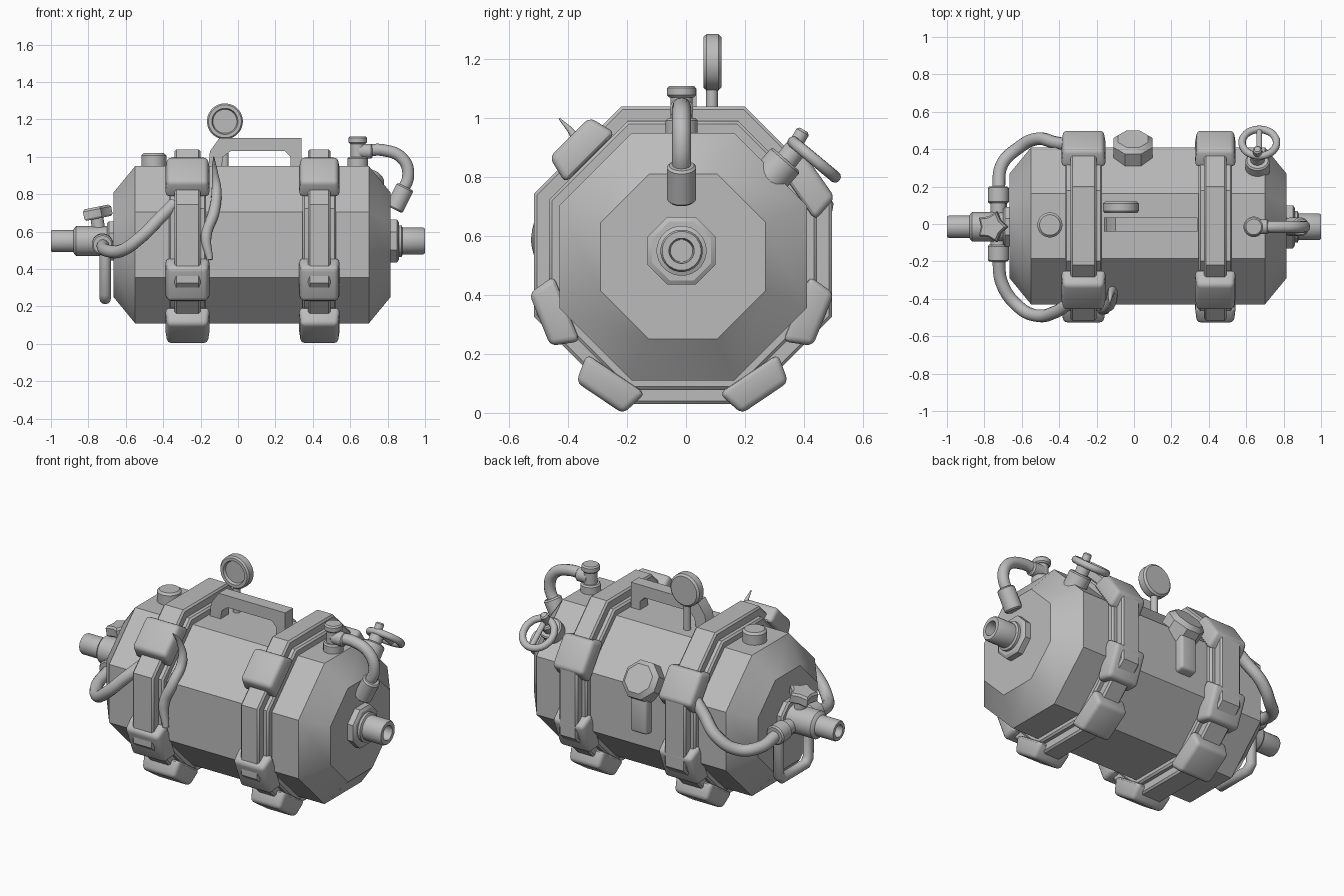
import bpy, bmesh, math
from mathutils import Vector, Matrix

cube = bpy.data.objects.get("Cube")
if cube:
    bpy.data.objects.remove(cube, do_unlink=True)

grey = bpy.data.materials.new("plain grey")
grey.use_nodes = True
GREY = (0.5, 0.5, 0.5, 1)
grey.diffuse_color = GREY
grey.node_tree.nodes["Principled BSDF"].inputs["Base Color"].default_value = GREY


def finish(name, bm):
    bmesh.ops.recalc_face_normals(bm, faces=bm.faces)
    mesh = bpy.data.meshes.new(name)
    bm.to_mesh(mesh)
    bm.free()
    mesh.materials.append(grey)
    ob = bpy.data.objects.new(name, mesh)
    bpy.context.collection.objects.link(ob)
    bpy.ops.object.select_all(action='DESELECT')
    ob.select_set(True)
    bpy.context.view_layer.objects.active = ob
    bpy.ops.object.shade_smooth_by_angle(angle=math.radians(32))
    return ob


def lathe(name, origin, axis, profile, sides=24, closed=False, star=1.0):
    """Turn (radius, distance) pairs about an axis; closed makes a ring."""
    bm = bmesh.new()
    rot = Vector(axis).to_track_quat('Z', 'Y')
    flat = 1 / math.cos(math.pi / sides) if sides == 8 else 1
    rings = []
    for r, t in profile:
        ring = []
        for i in range(sides):
            a = 2 * math.pi * (i + 0.5) / sides
            k = r * flat * (star if i % 2 else 1)
            p = rot @ Vector((k * math.cos(a), k * math.sin(a), t))
            ring.append(bm.verts.new(p + Vector(origin)))
        rings.append(ring)
    pairs = list(zip(rings, rings[1:]))
    if closed:
        pairs.append((rings[-1], rings[0]))
    else:
        bm.faces.new(rings[0])
        bm.faces.new(rings[-1])
    for a, b in pairs:
        for i in range(sides):
            j = (i + 1) % sides
            bm.faces.new((a[i], a[j], b[j], b[i]))
    return finish(name, bm)


def rod(name, p0, p1, r, sides=20, soft=0.008):
    """Cylinder between two points with slightly chamfered rims."""
    p0, p1 = Vector(p0), Vector(p1)
    n = (p1 - p0).length
    return lathe(name, p0, p1 - p0,
                 [(r - soft, 0), (r, soft), (r, n - soft), (r - soft, n)], sides)


def hose(name, pts, r, cyclic=False, radii=None, kind='AUTO'):
    cu = bpy.data.curves.new(name, 'CURVE')
    cu.dimensions = '3D'
    cu.bevel_depth = r
    cu.bevel_resolution = 4
    cu.use_fill_caps = True
    sp = cu.splines.new('BEZIER')
    sp.bezier_points.add(len(pts) - 1)
    for i, (bp, p) in enumerate(zip(sp.bezier_points, pts)):
        bp.co = p
        bp.handle_left_type = bp.handle_right_type = kind
        bp.radius = radii[i] if radii else 1
    sp.use_cyclic_u = cyclic
    cu.materials.append(grey)
    ob = bpy.data.objects.new(name, cu)
    bpy.context.collection.objects.link(ob)
    return ob


def block(name, centre, angle, size, soft=0.022, taper=0.8):
    """Rounded box whose tapered outer face points along angle in the y-z plane."""
    bm = bmesh.new()
    bmesh.ops.create_cube(bm, size=1)
    for v in bm.verts:
        k = taper if v.co.z > 0 else 1
        v.co = Vector((v.co.x * size[0] * (k + 1) / 2, v.co.y * size[1] * k, v.co.z * size[2]))
    bmesh.ops.bevel(bm, geom=bm.edges[:], offset=soft, segments=3, profile=0.5, affect='EDGES')
    bm.transform(Matrix.Translation(centre) @ Matrix.Rotation(math.radians(angle - 90), 4, 'X'))
    return finish(name, bm)


# Tank: eight-sided drum with chamfered ends
CY, CZ = -0.01, 0.53
lathe("tank_body", (0, CY, CZ), (1, 0, 0),
      [(0.28, -0.665), (0.42, -0.55), (0.42, 0.70), (0.28, 0.815)], 8)

# Straps: wide band, raised rail and clamp blocks
for side, sx, w in (("right", -0.27, 0.22), ("left", 0.435, 0.2)):
    for part, r, h in (("band", 0.455, w / 2 - 0.01), ("rail", 0.505, w / 2 - 0.04)):
        lathe(f"{side}_strap_{part}", (sx, CY, CZ + 0.005), (1, 0, 0),
              [(0.4, -h), (r - 0.01, -h), (r, 0.01 - h), (r, h - 0.01), (r - 0.01, h), (0.4, h)],
              8, closed=True)
    clamps = (("front_top", -0.36, 0.9, 135), ("front_low", -0.45, 0.335, 202),
              ("front_base", -0.265, 0.092, 236), ("back_low", 0.42, 0.335, -22),
              ("back_base", 0.24, 0.092, -56), ("back_top", 0.41, 0.78, 35))
    for label, y, z, ang in clamps:
        block(f"{side}_clamp_{label}", (sx, y, z), ang, (w + 0.02, 0.24, 0.1))

# Carrying handle cut from a side profile
outline = [(-0.16, 0.93), (-0.15, 1.03), (-0.10, 1.10), (0.34, 1.10), (0.34, 0.93), (0.28, 0.93),
           (0.28, 1.0), (0.25, 1.03), (-0.04, 1.03), (-0.08, 1.0), (-0.09, 0.93)]
bm = bmesh.new()
face = bm.faces.new([bm.verts.new((x, -0.04, z)) for x, z in outline])
new = bmesh.ops.extrude_face_region(bm, geom=[face])["geom"]
bmesh.ops.translate(bm, vec=(0, 0.075, 0), verts=[v for v in new if isinstance(v, bmesh.types.BMVert)])
finish("carry_handle", bm)

# Gauge with recessed dial
rod("gauge_stem", (-0.07, 0.088, 0.93), (-0.07, 0.088, 1.12), 0.02)
lathe("gauge_dial", (-0.07, 0.12, 1.19), (0, -1, 0),
      [(0.085, 0), (0.096, 0.01), (0.096, 0.05), (0.088, 0.06), (0.07, 0.06), (0.064, 0.045)], 32)

# Filler plug on top
rod("filler_plug", (-0.45, -0.005, 0.93), (-0.45, -0.005, 1.02), 0.067, 24, 0.012)

# Back bracket: eight-sided pad and tongue
n = Vector((0, math.cos(math.radians(35)), math.sin(math.radians(35))))
lathe("back_pad", Vector((-0.005, 0.41, 0.745)) - n * 0.06, n,
      [(0.105, 0), (0.105, 0.09), (0.08, 0.115)], 8)
block("back_tongue", (-0.005, 0.42, 0.57), 0, (0.11, 0.26, 0.08), 0.015, 0.9)

# Top outlet with curved pipe
ox, oy = 0.64, -0.015
rod("outlet_base", (ox, oy, 0.93), (ox, oy, 1.0), 0.055)
rod("outlet_stem", (ox, oy, 0.98), (ox, oy, 1.09), 0.038)
rod("outlet_cap", (ox, oy, 1.07), (ox, oy, 1.11), 0.05)
rod("outlet_collar", (ox, oy, 1.03), (0.72, oy, 1.03), 0.04)
hose("outlet_pipe", [(0.66, oy, 1.03), (0.78, oy, 1.035), (0.88, oy, 0.99),
                     (0.91, oy, 0.9), (0.86, oy, 0.79)], 0.032)
rod("outlet_end_collar", (0.895, oy, 0.84), (0.835, oy, 0.72), 0.05)

# Left nozzle with nut and bore
PZ = 0.55
lathe("left_nut", (0.8, oy, PZ), (1, 0, 0), [(0.115, 0), (0.115, 0.05), (0.1, 0.06)], 8)
lathe("left_nozzle", (0.84, oy, PZ), (1, 0, 0),
      [(0.085, 0), (0.085, 0.035), (0.072, 0.04), (0.072, 0.15), (0.066, 0.16),
       (0.043, 0.16), (0.038, 0.07)])

# Tilted hand wheel on the back shoulder
wheel_axis = Vector((0, 0.64, 0.77))
wc = Vector((0.67, 0.435, 0.86))
rod("wheel_base", (0.66, 0.27, 0.78), (0.66, 0.34, 0.86), 0.065)
rod("wheel_neck", (0.66, 0.32, 0.83), (0.66, 0.375, 0.9), 0.038)
rod("wheel_stem", (0.66, 0.34, 0.86), (0.66, 0.4, 0.96), 0.024)
u = Vector((1, 0, 0))
v = wheel_axis.cross(u).normalized()
steps = [2 * math.pi * i / 12 for i in range(12)]
hose("wheel_rim", [wc + 0.092 * (u * math.cos(a) + v * math.sin(a)) for a in steps], 0.02, True)
rod("wheel_spoke", wc - v * 0.085, wc + v * 0.085, 0.016, 12, 0.002)

# Right valve body, nozzle and star knob
lathe("right_nut", (-0.65, oy, PZ), (-1, 0, 0), [(0.105, 0), (0.105, 0.04), (0.095, 0.05)], 8)
lathe("right_valve_body", (-0.66, oy, PZ), (-1, 0, 0),
      [(0.08, 0), (0.08, 0.205), (0.07, 0.215), (0.06, 0.22), (0.06, 0.33),
       (0.055, 0.34), (0.036, 0.34), (0.032, 0.25)])
rod("knob_stem", (-0.74, oy, 0.58), (-0.757, oy, 0.69), 0.035)
lathe("star_knob", (-0.752, oy, 0.67), (-0.2, 0, 1),
      [(0.075, 0), (0.085, 0.01), (0.085, 0.05), (0.072, 0.062)], 10, star=0.68)

# Side ports, hoses and guard loop on the valve
VX = -0.725
rod("valve_cross_pipe", (VX, -0.17, 0.535), (VX, 0.15, 0.535), 0.042)
for side, s in (("front", -1), ("back", 1)):
    rod(f"{side}_port_collar", (VX, s * 0.11, 0.535), (VX, s * 0.2, 0.53), 0.057)
    reach = 0.49 if s < 0 else 0.455
    hose(f"{side}_hose", [(VX, s * 0.17, 0.53), (-0.705, s * 0.32, 0.5),
                          (-0.62, s * (reach - 0.05), 0.5), (-0.52, s * reach, 0.57),
                          (-0.42, s * (reach - 0.02), 0.67), (-0.34, s * 0.42, 0.75)], 0.034)
hose("valve_guard_loop", [(-0.71, -0.14, 0.52), (-0.71, -0.14, 0.27), (-0.71, -0.11, 0.24),
                          (-0.71, 0.11, 0.24), (-0.71, 0.14, 0.27), (-0.71, 0.14, 0.52)],
     0.03, kind='VECTOR')

# Loose strap tail on the front
hose("loose_strap_tail", [(-0.13, -0.43, 1.0), (-0.125, -0.375, 0.93), (-0.115, -0.36, 0.82),
                          (-0.13, -0.43, 0.7), (-0.17, -0.455, 0.58), (-0.15, -0.465, 0.45)],
     0.03, radii=[0.1, 0.5, 0.9, 1, 1, 0.6])
